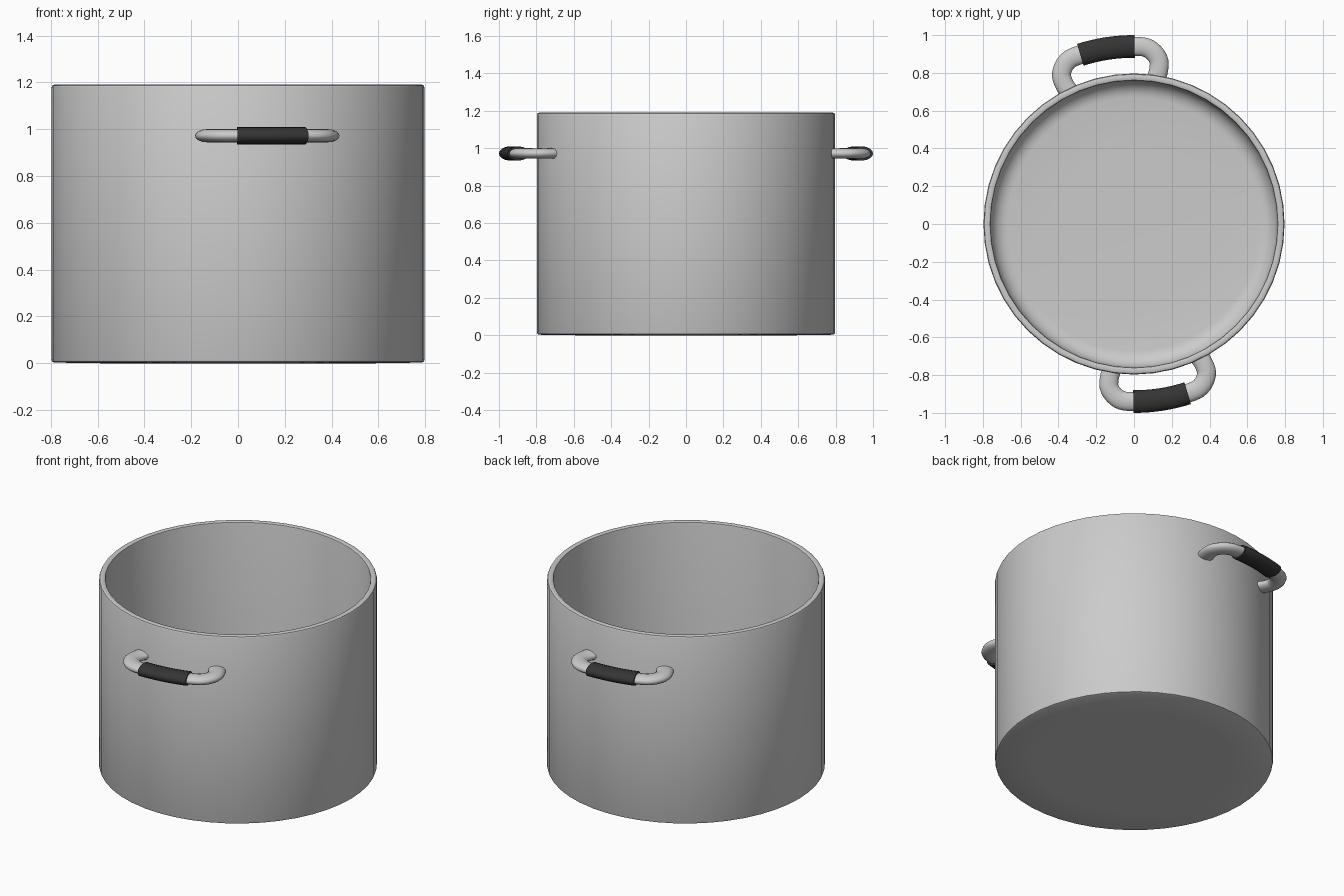
import bpy, bmesh, math
from mathutils import Vector

if "Cube" in bpy.data.objects:
    bpy.data.objects.remove(bpy.data.objects["Cube"])

H, R_OUT, R_IN = 1.19, 0.797, 0.76
CENTER, Z_HANDLE = math.radians(8.7), 0.972


def finish(name, bm, angle=40, mat=None):
    bmesh.ops.recalc_face_normals(bm, faces=bm.faces[:])
    me = bpy.data.meshes.new(name)
    bm.to_mesh(me)
    bm.free()
    ob = bpy.data.objects.new(name, me)
    bpy.context.collection.objects.link(ob)
    if mat:
        me.materials.append(mat)
    bpy.ops.object.select_all(action='DESELECT')
    ob.select_set(True)
    bpy.context.view_layer.objects.active = ob
    bpy.ops.object.shade_smooth_by_angle(angle=math.radians(angle))
    return ob


def bridge(bm, rings):
    for a, b in zip(rings, rings[1:]):
        n = len(a)
        for i in range(n):
            bm.faces.new((a[i], a[(i + 1) % n], b[(i + 1) % n], b[i]))


def lathe(name, profile, sides):
    bm = bmesh.new()
    rings = [[bm.verts.new((r * math.cos(2 * math.pi * i / sides),
                            r * math.sin(2 * math.pi * i / sides), z))
              for i in range(sides)] for r, z in profile]
    bridge(bm, rings)
    bm.faces.new(rings[0])
    bm.faces.new(rings[-1])
    return finish(name, bm)


def polar(deg, r, turn):
    # Angle is measured from the front (-y) direction around z
    a = math.radians(deg) + CENTER + turn
    return Vector((r * math.sin(a), -r * math.cos(a), Z_HANDLE))


def sweep(name, path, wide, tall, sides=16, mat=None):
    bm = bmesh.new()
    rings = []
    for i, p in enumerate(path):
        t = (path[min(i + 1, len(path) - 1)] - path[max(i - 1, 0)]).normalized()
        side = t.cross(Vector((0, 0, 1)))
        rings.append([bm.verts.new(p + side * wide * math.cos(2 * math.pi * k / sides)
                                   + Vector((0, 0, tall * math.sin(2 * math.pi * k / sides))))
                      for k in range(sides)])
    bridge(bm, rings)
    bm.faces.new(rings[0])
    bm.faces.new(rings[-1])
    return finish(name, bm, 50, mat)


def smooth_path(pts, steps=4):
    # Catmull-Rom interpolation
    ext = [2 * pts[0] - pts[1]] + pts + [2 * pts[-1] - pts[-2]]
    out = []
    for a, b, c, d in zip(ext, ext[1:], ext[2:], ext[3:]):
        for s in range(steps):
            t = s / steps
            out.append(0.5 * (2 * b + (c - a) * t + (2 * a - 5 * b + 4 * c - d) * t * t
                              + (3 * b - a - 3 * c + d) * t ** 3))
    return out + [pts[-1]]


# Pot body: base, outer wall, rounded rim, inner wall, filleted floor
fillet = 0.09
profile = [(0.58, 0.0), (0.785, 0.003), (0.794, 0.007), (R_OUT, 0.015),
           (R_OUT, H - 0.012), (R_OUT - 0.004, H - 0.003), (R_OUT - 0.011, H),
           (R_IN + 0.008, H), (R_IN + 0.002, H - 0.003), (R_IN, H - 0.01)]
for i in range(7):
    a = math.pi / 2 * i / 6
    profile.append((R_IN - fillet + fillet * math.cos(a),
                    0.045 + fillet * (1 - math.sin(a))))
profile.append((0.4, 0.04))
lathe("pot_body", profile, 48)

# Handles: oval metal loops with dark grips, on opposite sides
dark = bpy.data.materials.new("dark_grip")
dark.diffuse_color = (0.035, 0.035, 0.035, 1)
dark.use_nodes = True
dark.node_tree.nodes["Principled BSDF"].inputs["Base Color"].default_value = dark.diffuse_color
half = [(17.3, 0.77), (17.8, 0.83), (17, 0.885), (13.6, 0.931), (9, 0.94)]
loop = [(-a, r) for a, r in half] + [(0, 0.94)] + half[::-1]
for label, turn in (("front", 0), ("back", math.pi)):
    sweep(label + "_handle", smooth_path([polar(a, r, turn) for a, r in loop]), 0.05, 0.028)
    sweep(label + "_grip", [polar(-8.9 + 17.8 * i / 8, 0.94, turn) for i in range(9)],
          0.06, 0.038, mat=dark)
